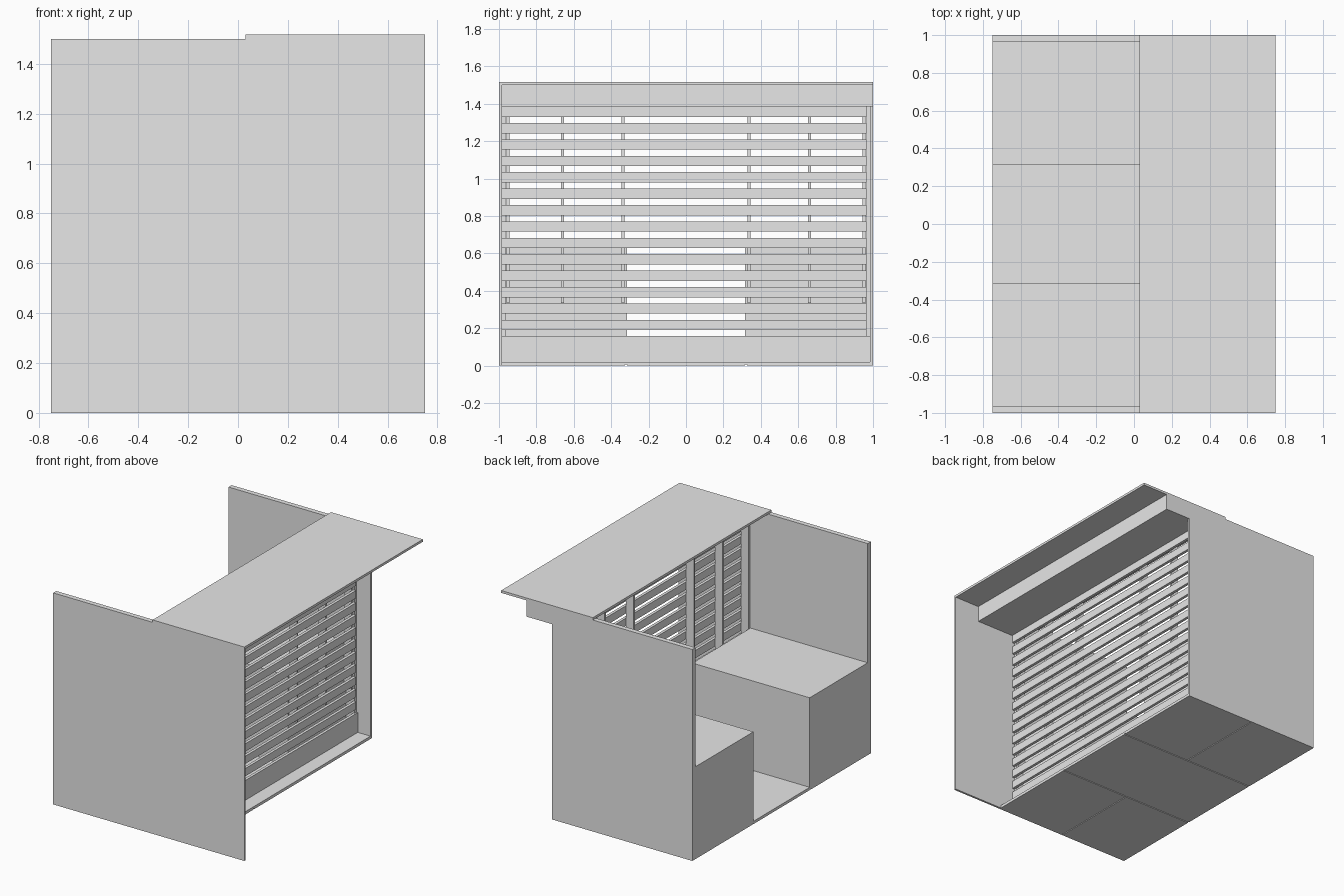
import bpy

# Remove the default cube
cube = bpy.data.objects.get("Cube")
if cube:
    bpy.data.objects.remove(cube, do_unlink=True)

# Single painted-panel material
grey = bpy.data.materials.new("light_grey")
grey.use_nodes = True
COLOUR = (0.8, 0.8, 0.8, 1)
grey.diffuse_color = COLOUR
grey.node_tree.nodes["Principled BSDF"].inputs["Base Color"].default_value = COLOUR


def box(name, x, y, z):
    """Box spanning the given (min, max) ranges."""
    lo, hi = zip(x, y, z)
    verts = [(a, b, c) for a in x for b in y for c in z]
    faces = [(0, 1, 3, 2), (4, 6, 7, 5), (0, 4, 5, 1),
             (2, 3, 7, 6), (0, 2, 6, 4), (1, 5, 7, 3)]
    mesh = bpy.data.meshes.new(name)
    mesh.from_pydata(verts, [], faces)
    mesh.materials.append(grey)
    obj = bpy.data.objects.new(name, mesh)
    bpy.context.collection.objects.link(obj)
    return obj


BACK = -0.75      # open entrance side
WALL = 0.25       # outer face of the slatted wall
EDGE = 0.35       # edge of floor and short panel
EAVE = 1.5        # panel height
SKIN = 0.985      # inner face of the outer panels
LINING = 0.965    # inner face of the linings
AISLE = 0.315     # half width of the aisle

# Outer side panels and their inner linings
box("front_panel", (BACK, 0.75), (-1, -SKIN), (0, EAVE))
box("back_panel", (BACK, EDGE), (SKIN, 1), (0, EAVE))
box("front_lining", (BACK, WALL - 0.02), (-SKIN, -LINING), (0.02, EAVE))
box("back_lining", (BACK, WALL - 0.01), (LINING, SKIN), (0.02, EAVE))

# Floor deck with separate underside plates
box("floor_deck", (BACK, EDGE), (-SKIN, SKIN), (0.005, 0.02))
box("floor_plate_aisle", (BACK, EDGE), (-AISLE, AISLE), (0, 0.005))
for side in (-1, 1):
    y = sorted((side * (AISLE + 0.01), side * SKIN))
    box("floor_plate_inner", (BACK, -0.205), y, (0, 0.005))
    box("floor_plate_outer", (-0.195, EDGE), y, (0, 0.005))

# Facing bench boxes
for name, side in (("front_bench", -1), ("back_bench", 1)):
    y = sorted((side * AISLE, side * LINING))
    box(name, (BACK, 0.17), y, (0.02, 0.655))

# Upright fins behind the slats
for side in (-1, 1):
    for y in (0.338, 0.66, 0.953):
        box("wall_post", (0.17, 0.23),
            (side * y - 0.008, side * y + 0.008), (0.335, EAVE))

# Horizontal slats and kick board
for i in range(14):
    z = 0.19 + i * 0.0877
    box("wall_slat", (WALL - 0.02, WALL), (-SKIN, LINING), (z, z + 0.055))
box("kick_board", (WALL - 0.02, WALL), (-SKIN, SKIN), (0.02, 0.16))

# Roof and the boxed beam beneath it
box("eave_beam", (WALL - 0.02, 0.55), (-SKIN, 1), (1.385, EAVE))
box("roof", (0.03, 0.75), (-1, 1), (EAVE, 1.517))
